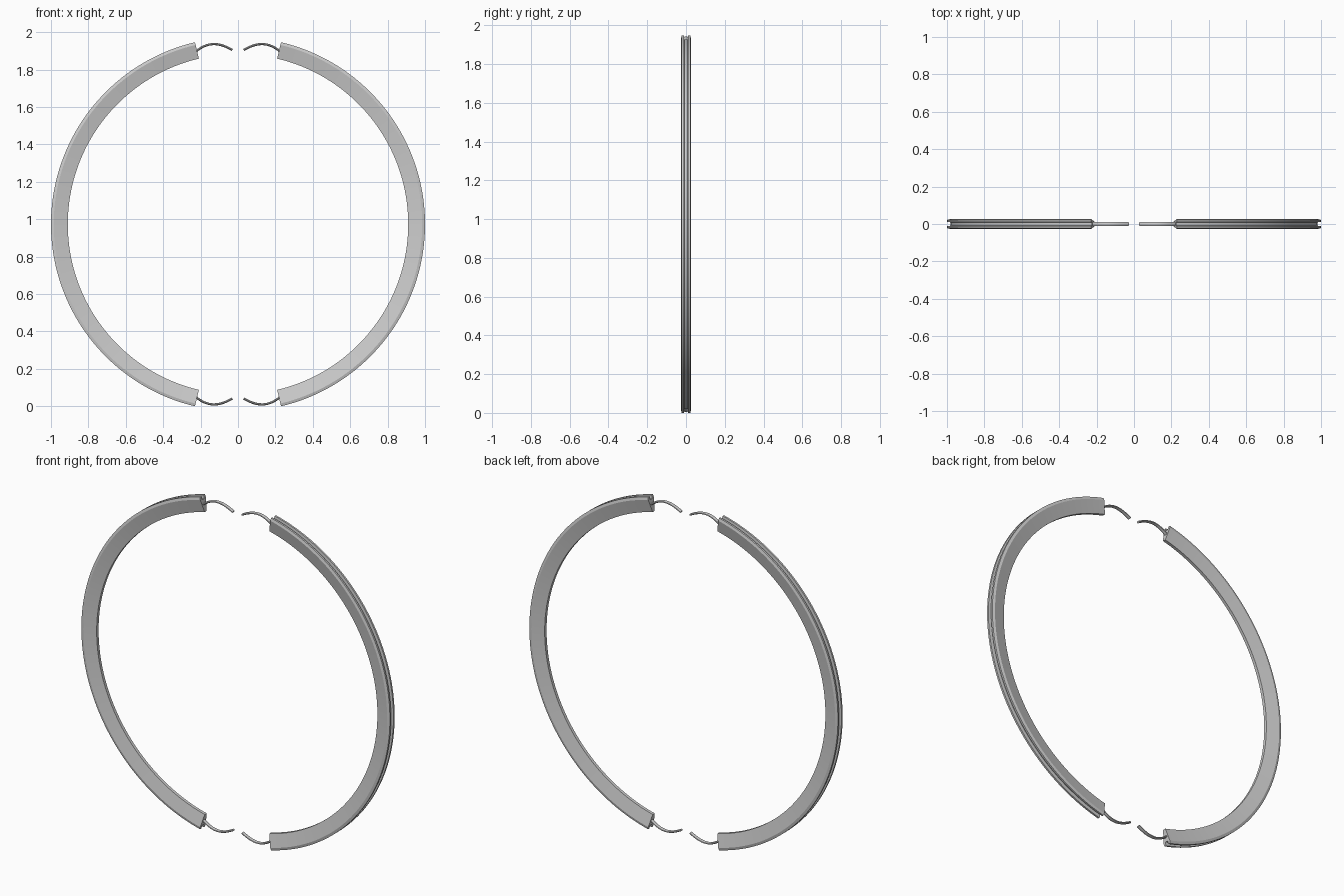
import bpy, bmesh, math
from mathutils import Vector
from mathutils.geometry import interpolate_bezier

if "Cube" in bpy.data.objects:
    bpy.data.objects.remove(bpy.data.objects["Cube"])

GAP = math.radians(13.3)      # half opening at top and bottom
CZ = math.cos(GAP)            # ring centre height
SEGS = 96


def loft(name, rings):
    """Skin closed cross-section loops and cap both ends."""
    bm = bmesh.new()
    loops = [[bm.verts.new(p) for p in ring] for ring in rings]
    n = len(loops[0])
    for a, b in zip(loops, loops[1:]):
        for i in range(n):
            j = (i + 1) % n
            bm.faces.new((a[i], a[j], b[j], b[i]))
    bm.faces.new(loops[0][::-1])
    bm.faces.new(loops[-1])
    bmesh.ops.recalc_face_normals(bm, faces=bm.faces[:])
    me = bpy.data.meshes.new(name)
    bm.to_mesh(me)
    bm.free()
    ob = bpy.data.objects.new(name, me)
    bpy.context.collection.objects.link(ob)
    bpy.ops.object.select_all(action='DESELECT')
    ob.select_set(True)
    bpy.context.view_layer.objects.active = ob
    bpy.ops.object.shade_smooth_by_angle(angle=math.radians(25))
    return ob


# Tapered section with a groove in the outer rim: (half width, radius)
half = [(0.009, 0.91), (0.026, 0.985), (0.022, 1.0), (0.011, 1.0), (0.009, 0.98)]
section = half + [(-y, r) for y, r in reversed(half)]


def half_ring(name, side):
    rings = []
    for k in range(SEGS + 1):
        a = GAP + (math.pi - 2 * GAP) * k / SEGS
        rings.append([(side * r * math.sin(a), y, CZ + r * math.cos(a)) for y, r in section])
    return loft(name, rings)


# Curved flat hook, drawn in the upper half relative to the ring centre
path = interpolate_bezier(Vector((0.225, 0.924, 0)), Vector((0.16, 0.976, 0)),
                          Vector((0.105, 0.974, 0)), Vector((0.03, 0.932, 0)), 20)


def hook(name, side, up):
    rings = []
    for i, p in enumerate(path):
        t = (path[min(i + 1, 19)] - path[max(i - 1, 0)]).normalized()
        ring = []
        for k in range(12):
            b = 2 * math.pi * k / 12
            w = 0.006 * math.sin(b)
            ring.append((side * (p.x - t.y * w), 0.011 * math.cos(b),
                         CZ + up * (p.y + t.x * w)))
        rings.append(ring)
    return loft(name, rings)


for side, label in ((-1, "left"), (1, "right")):
    half_ring(label + "_half_ring", side)
    for up, level in ((1, "upper"), (-1, "lower")):
        hook(f"{label}_{level}_hook", side, up)
